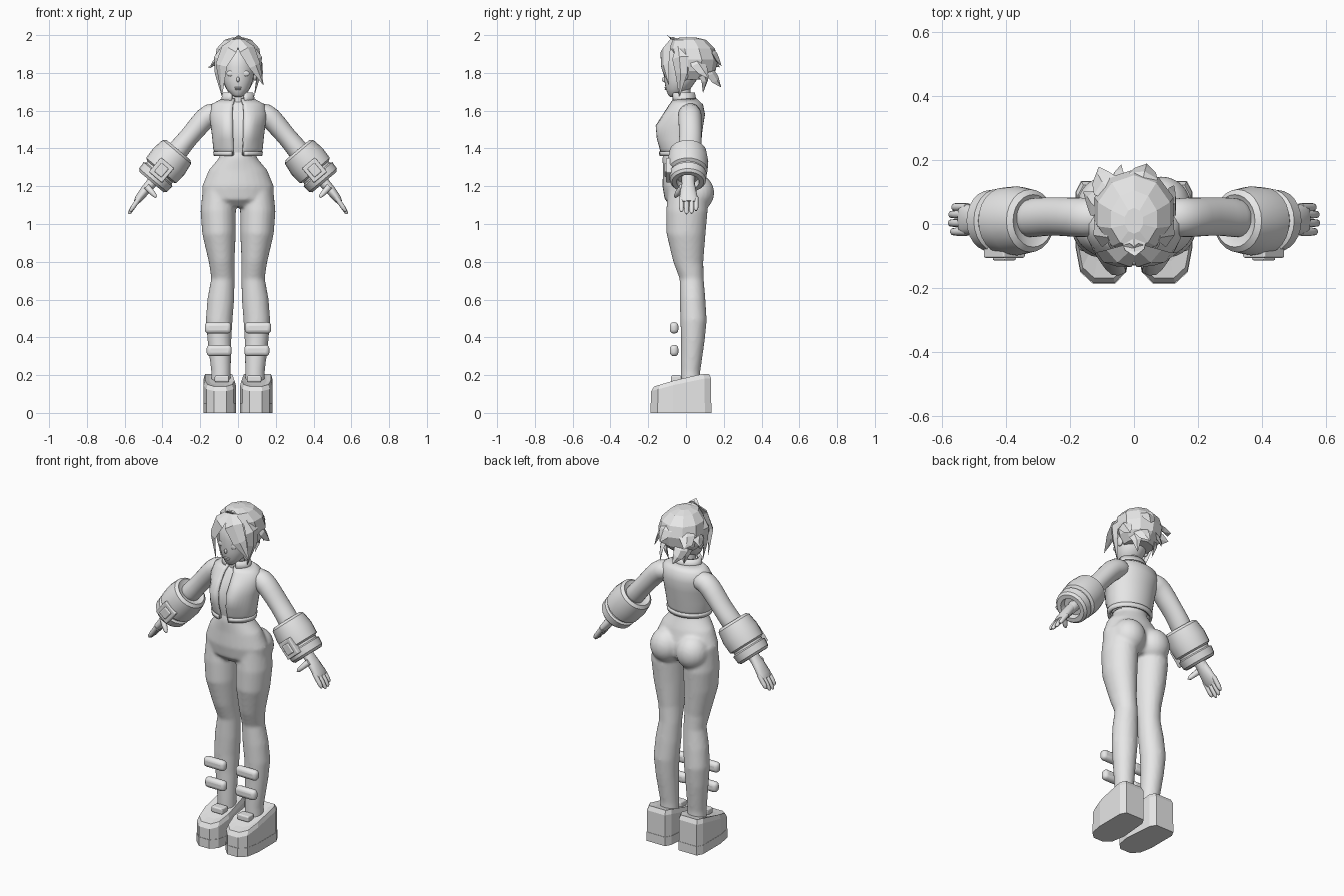
import bpy, bmesh, math
from mathutils import Vector, Matrix

if "Cube" in bpy.data.objects:
    bpy.data.objects.remove(bpy.data.objects["Cube"])

grey = bpy.data.materials.new("plain_grey")
grey.use_nodes = True
grey.diffuse_color = (0.8, 0.8, 0.8, 1)
grey.node_tree.nodes["Principled BSDF"].inputs["Base Color"].default_value = (0.8, 0.8, 0.8, 1)
SIDES = (("left_", 1), ("right_", -1))
Y = Vector((0, 1, 0))


def make(name, bm, angle=35, subsurf=0, shell=0, bevel=0, blend=False):
    """Turn a bmesh into a finished object; angle 0 means flat shading."""
    bmesh.ops.recalc_face_normals(bm, faces=bm.faces)
    me = bpy.data.meshes.new(name)
    bm.to_mesh(me)
    bm.free()
    me.materials.append(grey)
    ob = bpy.data.objects.new(name, me)
    bpy.context.scene.collection.objects.link(ob)
    if angle:
        for p in me.polygons:
            p.use_smooth = True
        me.set_sharp_from_angle(angle=math.radians(angle))
    if blend:
        m = ob.modifiers.new("blend", "REMESH")
        m.mode, m.voxel_size, m.use_smooth_shade = "VOXEL", 0.01, True
        m = ob.modifiers.new("relax", "SMOOTH")
        m.factor, m.iterations = 0.5, 6
    if subsurf:
        ob.modifiers.new("subdivide", "SUBSURF").levels = subsurf
        ob.modifiers["subdivide"].render_levels = subsurf
    if shell:
        m = ob.modifiers.new("shell", "SOLIDIFY")
        m.thickness, m.offset = shell, 0
    if bevel:
        m = ob.modifiers.new("bevel", "BEVEL")
        m.width, m.segments = bevel, 3
    return ob


def skin_rings(bm, rings, closed=True, caps=True):
    rows = [[bm.verts.new(p) for p in r] for r in rings]
    n = len(rows[0])
    for a, b in zip(rows, rows[1:]):
        for i in range(n if closed else n - 1):
            j = (i + 1) % n
            bm.faces.new((a[i], a[j], b[j], b[i]))
    if caps and closed:
        bm.faces.new(rows[0])
        bm.faces.new(rows[-1])
    return bm


def tube(bm, path, s=1, n=20, gap=0, bust=0, axis=None):
    """Loft ellipses (x, y, z, in-plane radius, depth radius) along a path."""
    pts = [Vector((p[0] * s, p[1], p[2])) for p in path]
    rings = []
    for k, (c, p) in enumerate(zip(pts, path)):
        t = axis or pts[min(k + 1, len(pts) - 1)] - pts[max(k - 1, 0)]
        u = Y.cross(Vector((t.x, 0, t.z))).normalized()
        ring = []
        for i in range(n):
            f = i / (n - 1) if gap else i / n
            a = -math.pi / 2 + gap + f * (2 * math.pi - 2 * gap)
            q = c + u * p[3] * math.cos(a) + Y * p[4] * math.sin(a)
            if bust and q.y < c.y:
                q.y -= bust * math.exp(-((abs(q.x) - 0.065) / 0.04) ** 2 - ((q.z - 1.5) / 0.06) ** 2)
            ring.append(q)
        rings.append(ring)
    return skin_rings(bm, rings, closed=not gap)


def box(bm, centre, size, turn=0):
    m = Matrix.Translation(centre) @ Matrix.Rotation(turn, 4, "Y") @ Matrix.Diagonal((*size, 1))
    bmesh.ops.create_cube(bm, size=1, matrix=m)
    return bm


def ball(bm, centre, size):
    m = Matrix.Translation(centre) @ Matrix.Diagonal((*size, 1))
    bmesh.ops.create_uvsphere(bm, u_segments=20, v_segments=12, radius=1, matrix=m)
    return bm


# Trousers: hips, legs and seat blended into one skin
HIPS = [(0, -.03, 1.43, .09, .08), (0, -.035, 1.35, .1, .09), (0, -.02, 1.285, .155, .102),
        (0, -.01, 1.2, .19, .115), (0, -.005, 1.13, .19, .108), (0, 0, 1.09, .12, .07)]
LEG = [(.105, .005, 1.2, .08, .1), (.105, .005, 1.07, .094, .11), (.1, 0, .95, .089, .104),
       (.086, .012, .8, .068, .08), (.08, .03, .71, .062, .064), (.091, .035, .6, .071, .068),
       (.1, .04, .49, .071, .07), (.098, .036, .38, .063, .063), (.09, .024, .22, .052, .052),
       (.09, .024, .12, .052, .052)]
bm = tube(bmesh.new(), HIPS, n=28)
for _, s in SIDES:
    tube(bm, LEG, s, n=24)
    ball(bm, (.085 * s, .055, 1.165), (.094, .095, .1))
make("trousers", bm, blend=True)

# Cropped jacket with open front, and the top worn under it
JACKET = [(0, -.035, 1.365, .115, .095), (0, -.035, 1.4, .125, .1), (0, -.033, 1.45, .13, .108),
          (0, -.025, 1.52, .138, .11), (0, -.01, 1.58, .148, .105), (0, 0, 1.63, .135, .085),
          (0, -.005, 1.66, .08, .058)]
make("jacket", tube(bmesh.new(), JACKET, n=40, gap=.2, bust=.036), angle=60, shell=.012)
TOP = [(x, y, z, a - .013, b - .013) for x, y, z, a, b in JACKET]
make("inner_top", tube(bmesh.new(), TOP, n=40, bust=.03), angle=60)
HEM = [(0, -.035, 1.36, .122, .103), (0, -.035, 1.385, .126, .106)]
make("jacket_hem", tube(bmesh.new(), HEM, n=32, gap=.25), shell=.012)
COLLAR = [(0, -.008, 1.64, .088, .062), (0, -.015, 1.695, .074, .056)]
make("collar", tube(bmesh.new(), COLLAR, n=20, gap=.4), shell=.012)
NECK = [(0, -.015, 1.6, .05, .045), (0, -.02, 1.74, .042, .042)]
make("neck", tube(bmesh.new(), NECK))

# Sleeves, cuffs and hands
SLEEVE = [(.07, .02, 1.59, .05, .06), (.15, .02, 1.59, .064, .064), (.205, .022, 1.525, .058, .063),
          (.26, .025, 1.46, .052, .061), (.315, .02, 1.395, .058, .064), (.35, .015, 1.35, .058, .06)]
FOREARM = [(.31, .015, 1.4, .04, .04), (.4, .012, 1.29, .034, .036), (.475, .012, 1.195, .026, .034)]
PALM = [(.455, .012, 1.225, .026, .032), (.49, .012, 1.18, .026, .042), (.525, .014, 1.135, .022, .049),
        (.54, .015, 1.115, .014, .046)]
CUFF_A, CUFF_B = Vector((.315, .01, 1.392)), Vector((.458, .01, 1.222))
# Cuff profile: distance along the cuff, radius
PROFILE = [(.06, .06), (0, .082), (.06, .098), (.35, .108), (.64, .104), (.68, .088), (.73, .088),
           (.76, .1), (.94, .096), (1, .084), (1, .06), (.85, .055)]
for side, s in SIDES:
    make(side + "sleeve", tube(bmesh.new(), SLEEVE, s, n=14), angle=60, subsurf=1)
    make(side + "forearm", tube(bmesh.new(), FOREARM, s))
    d = CUFF_B - CUFF_A
    path = [(*(CUFF_A + d * t), r, r) for t, r in PROFILE]
    make(side + "cuff", tube(bmesh.new(), path, s, n=24, axis=Vector((d.x * s, 0, d.z))))
    turn = math.atan2(d.x, -d.z) * -s
    bm = box(bmesh.new(), (.405 * s, -.088, 1.285), (.09, .035, .1), turn)
    box(bm, (.405 * s, -.104, 1.285), (.05, .02, .06), turn)
    make(side + "cuff_buckle", bm, angle=0, bevel=.006)
    bm = tube(bmesh.new(), PALM, s, n=14)
    for y, cut in ((-.024, .012), (.003, 0), (.03, .003), (.053, .018)):
        tube(bm, [(.52, y, 1.14, .013, .013), (.553, y, 1.093, .013, .013),
                  (.573 - cut * .6, y, 1.062 + cut, .01, .011), (.578 - cut * .6, y, 1.053 + cut, .004, .005)], s, n=10)
    tube(bm, [(.485, -.018, 1.2, .018, .018), (.462, -.036, 1.175, .016, .018),
              (.44, -.052, 1.15, .012, .013), (.431, -.056, 1.141, .004, .005)], s, n=10)
    make(side + "hand", bm, angle=60)

# Platform shoes: plan outline raised to a sloping top
PLAN = [(.06, -.187), (.128, -.187), (.168, -.15), (.183, -.07), (.183, .1), (.165, .135),
        (.045, .135), (.025, .1), (.01, -.07), (.024, -.15)]


def shoe_top(y):
    return .14 + .035 * min(1, (y + .187) / .13) + .032 * max(0, min(1, (y + .03) / .1))


for side, s in SIDES:
    def layer(scale, height):
        return [((.095 + (x - .095) * scale) * s, y * scale, height(y)) for x, y in PLAN]
    sole = [layer(1, lambda y: 0), layer(1, lambda y: .053)]
    make(side + "sole", skin_rings(bmesh.new(), sole), angle=0)
    upper = [layer(.985, lambda y: .05), layer(.985, lambda y: shoe_top(y) - .025),
             layer(.9, shoe_top), layer(.62, lambda y: shoe_top(y * .62) - .01)]
    make(side + "shoe", skin_rings(bmesh.new(), upper), angle=0)
    make(side + "shoe_tongue", box(bmesh.new(), (.086 * s, -.052, .18), (.075, .055, .035)), angle=0, bevel=.008)
    for place, x, z, w in (("upper", .106, .45, .14), ("lower", .1, .33, .133)):
        make(side + place + "_shin_strap", box(bmesh.new(), (x * s, -.063, z), (w, .045, .06)), bevel=.02)

# Head and face
HEAD = [(0, -.068, 1.672, .015, .015), (0, -.06, 1.685, .035, .035), (0, -.042, 1.715, .062, .065),
        (0, -.03, 1.76, .08, .085), (0, -.022, 1.83, .09, .095), (0, -.02, 1.9, .085, .09), (0, -.02, 1.95, .05, .05)]
make("head", tube(bmesh.new(), HEAD, n=24), angle=60)
make("nose", ball(bmesh.new(), (0, -.115, 1.765), (.008, .013, .014)))
bm = ball(bmesh.new(), (0, -.106, 1.722), (.02, .008, .005))
make("lips", ball(bm, (0, -.105, 1.714), (.016, .008, .005)))
for side, s in SIDES:
    make(side + "eye", ball(bmesh.new(), (.04 * s, -.104, 1.797), (.021, .006, .015)))
    make(side + "ear", ball(bmesh.new(), (.09 * s, -.01, 1.79), (.012, .022, .032)))

# Faceted hair: cap plus pointed locks
CAP = [(0, .035, 1.765, .085, .075), (0, .048, 1.81, .118, .108), (0, .045, 1.87, .13, .125),
       (0, .03, 1.93, .118, .122), (0, .015, 1.975, .075, .09), (0, .01, 1.988, .03, .04)]
make("hair_cap", tube(bmesh.new(), CAP, n=10), angle=0)
CENTRE = Vector((0, .01, 1.84))


def lock(name, path, width, thick=.016):
    pts = [Vector(p) for p in path]
    bm, rings = bmesh.new(), []
    for k, p in enumerate(pts):
        t = pts[min(k + 1, len(pts) - 1)] - pts[max(k - 1, 0)]
        out = (p - CENTRE).normalized()
        across = t.cross(out).normalized()
        f = (.35, 1, .75, .03)[k]
        rings.append([p + across * width * f, p + out * thick * f, p - across * width * f, p - out * thick * f])
    make(name, skin_rings(bm, rings), angle=0)


lock("crest_lock", [(.0, 0, 1.965), (0, -.045, 1.97), (.002, -.08, 1.98), (.003, -.1, 2)], .04)
for name, s, tip in (("left", 1, (.135, -.09, 1.735)), ("right", -1, (-.085, -.085, 1.68))):
    lock(name + "_fringe", [(0, -.07, 1.985), (.047 * s, -.108, 1.925), (.088 * s, -.11, 1.84), tip], .05)
    lock(name + "_side_lock", [(.08 * s, -.04, 1.94), (.112 * s, -.03, 1.88), (.112 * s, -.025, 1.8),
                               (.085 * s, -.035, 1.675)], .045)
    lock(name + "_nape_lock", [(.06 * s, .06, 1.85), (.07 * s, .085, 1.8), (.065 * s, .1, 1.76), (.05 * s, .09, 1.695)], .035)
    lock(name + "_tail_lock", [(.05 * s, .09, 1.85), (.06 * s, .13, 1.8), (.055 * s, .155, 1.765), (.04 * s, .185, 1.725)], .04)
lock("back_lock", [(.02, .1, 1.95), (.03, .15, 1.9), (.035, .168, 1.865), (.04, .188, 1.835)], .045)
lock("right_back_lock", [(-.05, .08, 1.93), (-.09, .12, 1.88), (-.105, .145, 1.85), (-.11, .178, 1.83)], .045)
lock("right_flick", [(-.09, .03, 1.9), (-.12, .06, 1.86), (-.135, .08, 1.84), (-.158, .1, 1.83)], .04)
lock("left_flick", [(.09, .03, 1.9), (.115, .06, 1.85), (.12, .09, 1.81), (.125, .12, 1.77)], .04)
